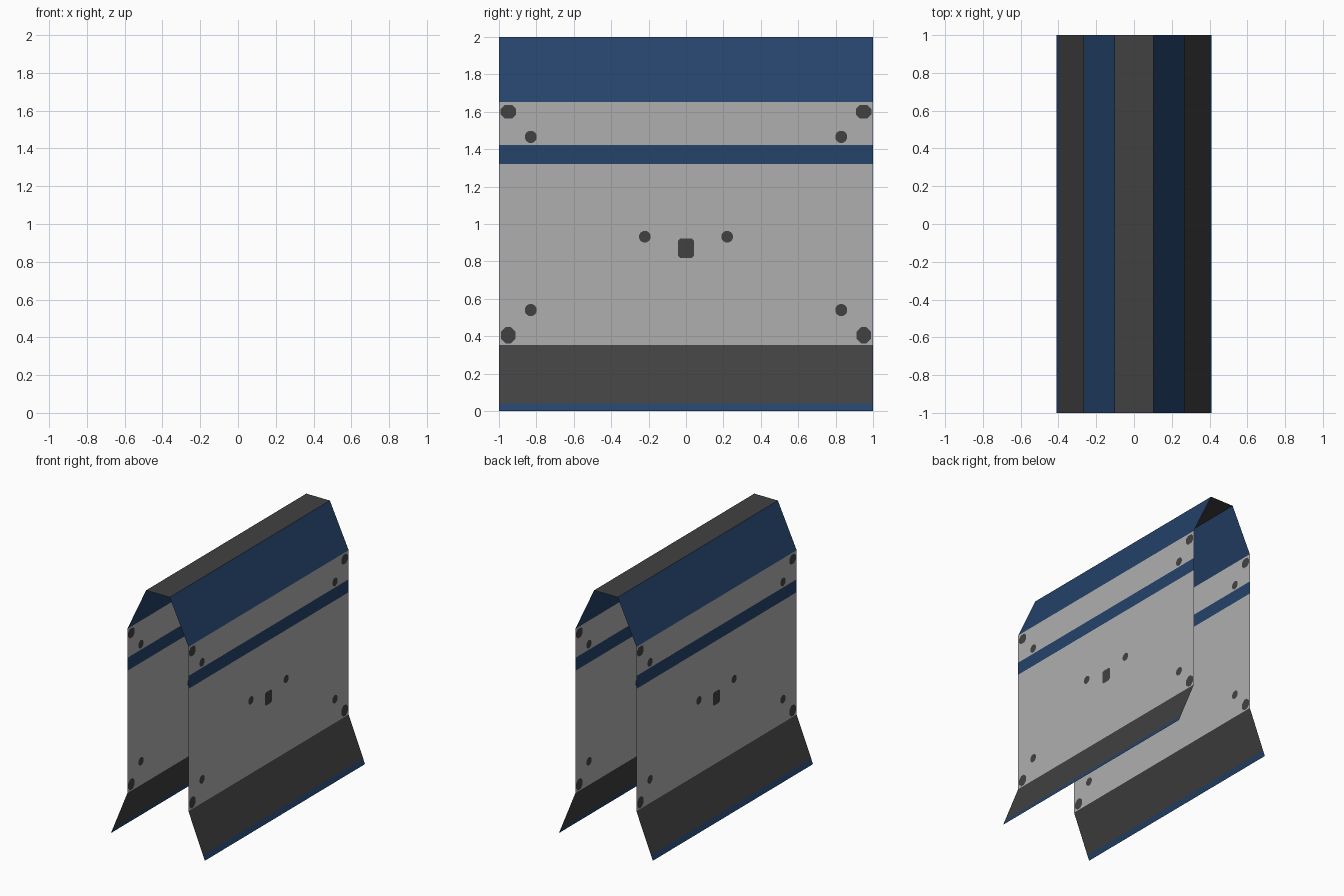
import bpy
import math
from mathutils import Vector
from mathutils.geometry import delaunay_2d_cdt

if "Cube" in bpy.data.objects:
    bpy.data.objects.remove(bpy.data.objects["Cube"])


def material(name, rgb):
    m = bpy.data.materials.new(name)
    m.diffuse_color = (*rgb, 1)
    m.use_nodes = True
    m.node_tree.nodes["Principled BSDF"].inputs["Base Color"].default_value = m.diffuse_color
    return m


GREY = material("light_grey", (0.43, 0.43, 0.43))
BLUE = material("navy_blue", (0.018, 0.057, 0.147))
DARK = material("dark_grey", (0.053, 0.053, 0.053))


def make_object(name, verts, faces, mats, indices):
    me = bpy.data.meshes.new(name)
    me.from_pydata(verts, [], faces)
    for m in mats:
        me.materials.append(m)
    for p, i in zip(me.polygons, indices):
        p.material_index = i
    ob = bpy.data.objects.new(name, me)
    bpy.context.collection.objects.link(ob)
    return ob


def strip(name, side, profile, mats):
    """Sheet running along y, following (x, z) points; one colour per band."""
    verts = [(side * x, y, z) for x, z in profile for y in (-1, 1)]
    faces = [(2 * i, 2 * i + 2, 2 * i + 3, 2 * i + 1) for i in range(len(profile) - 1)]
    if side < 0:
        faces = [f[::-1] for f in faces]
    return make_object(name, verts, faces, mats, range(len(faces)))


def round_spot(y, z, r, n=12):
    return [(y + r * math.cos(math.tau * (i + .5) / n), z + r * math.sin(math.tau * (i + .5) / n))
            for i in range(n)]


def block_spot(y, z, w, h, c):
    """Rectangle with clipped corners."""
    a, b = w / 2, h / 2
    return [(y + p, z + q) for p, q in (
        (a, b - c), (a - c, b), (c - a, b), (-a, b - c),
        (-a, c - b), (c - a, -b), (a - c, -b), (a, c - b))]


# Wall bands, bottom to top, then the dark spots cut into them
LEVELS = (0.353, 1.32, 1.422, 1.652)
polys = [[(-1, a), (1, a), (1, b), (-1, b)] for a, b in zip(LEVELS, LEVELS[1:])]
colours = [0, 1, 0]
spots = [block_spot(0, 0.87, 0.085, 0.105, 0.012)]
for s in (-1, 1):
    spots += [block_spot(s * 0.95, 1.6, 0.082, 0.074, 0.022),
              block_spot(s * 0.95, 0.405, 0.078, 0.086, 0.024),
              round_spot(s * 0.83, 1.466, 0.033),
              round_spot(s * 0.83, 0.54, 0.033),
              round_spot(s * 0.22, 0.932, 0.032)]
polys += spots
colours += [2] * len(spots)

points, loops = [], []
for poly in polys:
    loops.append(list(range(len(points), len(points) + len(poly))))
    points += [Vector(p) for p in poly]
v2, _, tris, _, _, origin = delaunay_2d_cdt(points, [], loops, 1, 1e-5)
tri_colour = [colours[max(o)] if o else 0 for o in origin]

for side, label in ((1, "right"), (-1, "left")):
    # Side wall with stripe and spots
    make_object(label + "_wall", [(side * 0.267, p.x, p.y) for p in v2],
                [tuple(t)[::side] for t in tris], [GREY, BLUE, DARK], tri_colour)
    # Sloped roof panel
    strip(label + "_roof_slope", side, [(0.267, 1.652), (0.103, 2.0)], [BLUE])
    # Flared skirt with blue hem
    strip(label + "_skirt", side, [(0.41, 0), (0.394, 0.04), (0.267, 0.353)], [BLUE, DARK])

# Flat roof cap
strip("roof_cap", 1, [(0.103, 2.0), (-0.103, 2.0)], [DARK])

# Make the strips face outwards
for ob in bpy.data.objects:
    for p in ob.data.polygons:
        outward = Vector((p.center.x, 0, 0)) if "cap" not in ob.name else Vector((0, 0, 1))
        if p.normal.dot(outward) < 0:
            p.flip()
    ob.data.update()
